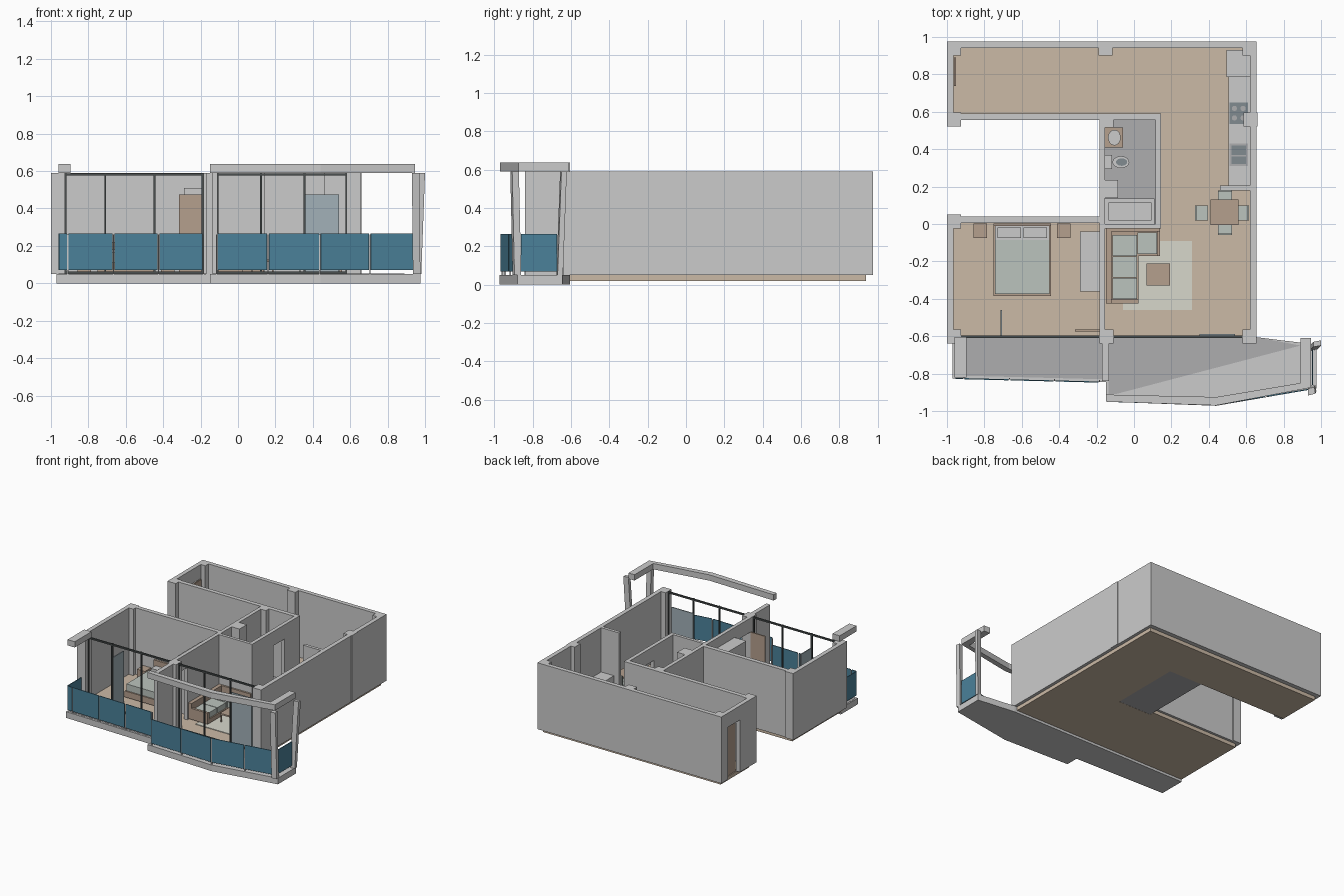
import bpy, bmesh, math
from mathutils import Vector


def mat(name, rgb):
    m = bpy.data.materials.new(name)
    m.diffuse_color = (*rgb, 1)
    return m


WOOD = mat("wood", (0.46, 0.35, 0.27))
FLOOR = mat("floor_tan", (0.60, 0.49, 0.38))
BLUE = mat("blue_panel", (0.07, 0.22, 0.32))
FRAME = mat("dark_frame", (0.07, 0.08, 0.08))
TILE = mat("grey_tile", (0.42, 0.42, 0.43))
FABRIC = mat("pale_green", (0.50, 0.55, 0.51))
GLASS = mat("grey_glass", (0.36, 0.44, 0.48))
STEEL = mat("steel", (0.22, 0.26, 0.28))
RUG = mat("rug", (0.68, 0.68, 0.60))


def finish(name, bm, m=None):
    bmesh.ops.recalc_face_normals(bm, faces=bm.faces)
    me = bpy.data.meshes.new(name)
    bm.to_mesh(me)
    bm.free()
    ob = bpy.data.objects.new(name, me)
    bpy.context.collection.objects.link(ob)
    if m:
        me.materials.append(m)
    return ob


def boxes(name, items, m=None):
    """items: (x0, x1, y0, y1, z0, z1)"""
    bm = bmesh.new()
    for x0, x1, y0, y1, z0, z1 in items:
        vs = bmesh.ops.create_cube(bm, size=1)["verts"]
        for v in vs:
            v.co = (x0 + (v.co.x + .5) * (x1 - x0), y0 + (v.co.y + .5) * (y1 - y0), z0 + (v.co.z + .5) * (z1 - z0))
    return finish(name, bm, m)


def prism(name, pts, z0, z1, m=None, shift=None):
    """extruded outline; shift moves the top outline sideways"""
    bm = bmesh.new()
    sx, sy = shift or (0, 0)
    lo = [bm.verts.new((x, y, z0)) for x, y in pts]
    hi = [bm.verts.new((x + sx, y + sy, z1)) for x, y in pts]
    bm.faces.new(lo)
    bm.faces.new(hi)
    for i in range(len(pts)):
        j = (i + 1) % len(pts)
        bm.faces.new((lo[i], lo[j], hi[j], hi[i]))
    return finish(name, bm, m)


def panel(name, a, b, z0, z1, m, t=0.006):
    """thin upright sheet between two plan points"""
    a, b = Vector(a), Vector(b)
    d = (b - a).normalized() * t / 2
    n = Vector((-d.y, d.x))
    return prism(name, [a + n, b + n, b - n, a - n], z0, z1, m)


def oval(name, x, y, rx, ry, z0, z1, m=None):
    prism(name, [(x + rx * math.cos(i * math.tau / 20), y + ry * math.sin(i * math.tau / 20)) for i in range(20)], z0, z1, m)


B, T, D = 0.05, 0.59, 0.475   # wall base, wall top, door head

# floors
boxes("main_floor", [(-.97, .63, .575, .94, .02, B), (.13, .63, -.015, .575, .02, B), (-.97, .63, -.63, -.015, .02, B),
                     (-.97, -.17, -.015, .02, .02, B)], FLOOR)
boxes("bathroom_floor", [(-.17, .13, -.015, .575, .021, B)], TILE)

# outer and inner walls
boxes("outer_walls", [(-1, .655, .94, .975, B, T), (.62, .655, -.64, .975, B, T),
                      (-1, -.965, .89, .975, B, T), (-1, -.965, .52, .735, B, T), (-1, -.965, .735, .89, D, T),
                      (-1, -.965, -.64, .05, B, T), (-1, -.155, .005, .04, B, T), (-1, .145, .555, .59, B, T)])
boxes("inner_walls", [(-.185, -.155, -.43, .59, B, T), (-.185, -.155, -.64, -.565, B, T), (-.185, -.155, -.565, -.43, D, T),
                      (-.155, .145, -.025, 0, B, T), (.115, .145, -.025, .25, B, T), (.115, .145, .39, .59, B, T),
                      (.115, .145, .25, .39, D, T), (-.155, -.085, .14, .235, B, T), (.46, .62, .18, .205, B, T)])
boxes("piers", [(x, x + .075, y, y + .075, B, T) for x, y in
                [(-1, .9), (-.19, .9), (.58, .9), (-1, .52), (-.185, .515), (.585, .52),
                 (-1, -.025), (-1, -.64), (-.185, -.64), (.58, -.64)]])
boxes("balcony_divider", [(-.17, -.135, -.84, -.6, B, T)])

# balcony slabs and floor finish
prism("left_balcony_slab", [(-.97, -.605), (-.97, -.825), (-.14, -.845), (-.14, -.605)], 0, B)
prism("right_balcony_slab", [(-.15, -.605), (-.15, -.95), (.44, -.972), (.975, -.88), (.975, -.645), (.655, -.605)], 0, B)
prism("left_balcony_tiles", [(-.96, -.605), (-.96, -.81), (-.17, -.83), (-.17, -.605)], B - .002, B + .002, TILE)
prism("right_balcony_tiles", [(-.135, -.605), (-.135, -.91), (-.1, -.91), (.89, -.65), (.655, -.605)], B - .002, B + .002, TILE)

# top beams
boxes("left_beam", [(-.96, -.895, -.82, -.605, T, .637)])
prism("right_beam", [(-.15, -.95), (.44, -.97), (.945, -.875), (.945, -.61), (.89, -.61),
                     (.89, -.85), (.44, -.925), (-.15, -.912)], T, .637)

# leaning columns at the right end
prism("front_column", [(.935, -.905), (.975, -.895), (.97, -.86), (.935, -.868)], B, T, None, (-.005, -.012))
prism("rear_column", [(.94, -.677), (.98, -.67), (.98, -.642), (.94, -.65)], B, T, None, (.02, .02))

# balcony railing
left = lambda x: (x, -.826 - .02 * (x + .95) / .8)


def right(x):
    return (x, -.948 - .018 * (x + .15) / .59) if x < .44 else (x, -.966 + .086 * (x - .44) / .52)


runs = [(left, [-.91, -.665, -.425, -.185]), (right, [-.115, .16, .437, .705, .945])]
for f, xs in runs:
    for i, (a, b) in enumerate(zip(xs, xs[1:])):
        panel("railing_panel", f(a + .005), f(b - .005), .07, .265, BLUE)
panel("left_side_panel", (-.957, -.82), (-.957, -.65), .07, .265, BLUE)
panel("left_corner_panel", left(-.955), left(-.915), .07, .265, BLUE)
panel("right_side_panel", (.955, -.86), (.955, -.672), .07, .265, BLUE)
boxes("railing_posts", [(x - .003, x + .003, f(x)[1] + .002, f(x)[1] + .010, B, .26) for f, xs in runs for x in xs])

# glazing frames
for name, xs in (("bedroom_window", [-.922, -.71, -.447, -.19]), ("living_window", [-.11, .122, .355, .58])):
    bars = [(x - .005, x + .005, -.61, -.596, B, T) for x in xs]
    bars += [(xs[0], xs[-1], -.61, -.596, z, z + .012) for z in (B, .575)]
    boxes(name + "_frame", bars, FRAME)

# door leaves
boxes("bedroom_glass_door", [(-.713, -.705, -.6, -.46, B, D)], GLASS)
boxes("sliding_glass_door", [(.35, .54, -.596, -.588, B, D)], GLASS)
boxes("bedroom_door", [(-.315, -.185, -.575, -.565, B, D)], WOOD)
boxes("entrance_door", [(-.963, -.953, .738, .89, B, D)], WOOD)

# kitchen
boxes("kitchen_counter", [(.505, .62, .205, .79, B, .23)])
boxes("fridge", [(.495, .62, .785, .93, B, .42)])
boxes("hob", [(.51, .61, .535, .65, .23, .234)], STEEL)
for x in (.537, .583):
    for y in (.567, .618):
        oval("burner", x, y, .014, .014, .234, .238, TILE)
boxes("sink", [(.51, .61, .31, .43, .23, .233)], TILE)
boxes("sink_bowls", [(.52, .6, .32, .36, .233, .236), (.52, .6, .37, .42, .233, .236)], STEEL)

# dining set
boxes("dining_table", [(.41, .56, -.005, .13, .19, .2)] +
      [(x, x + .012, y, y + .012, B, .19) for x in (.415, .543) for y in (0, .113)], WOOD)
for x0, x1, y0, y1, back in [(.45, .525, .11, .18, 3), (.45, .525, -.058, .015, 2), (.325, .395, .02, .1, 0), (.54, .615, .02, .1, 1)]:
    lim = [x0, x1, y0, y1]
    k = back
    lim[k ^ 1] = lim[k] + (.01 if k % 2 == 0 else -.01)
    bx = (min(lim[:2]), max(lim[:2]), min(lim[2:]), max(lim[2:]), .15, .23)
    legs = [(x, x + .008, y, y + .008, B, .14) for x in (x0, x1 - .008) for y in (y0, y1 - .008)]
    boxes("dining_chair", [(x0, x1, y0, y1, .135, .15), bx] + legs, FABRIC)

# sofa corner, rug and low table
boxes("sofa_frame", [(-.15, .025, -.425, -.025, .06, .095), (.025, .14, -.17, -.025, .06, .095),
                     (-.15, -.12, -.425, -.025, .06, .19), (-.15, .14, -.04, -.025, .06, .19),
                     (-.12, .025, -.425, -.405, .06, .15), (.125, .14, -.17, -.04, .06, .15)], WOOD)
boxes("sofa_cushions", [(-.115, .015, y, y + .11, .095, .14) for y in (-.4, -.285, -.17)] +
      [(.018, .122, -.16, -.045, .095, .14)], FABRIC)
boxes("rug", [(-.06, .31, -.46, -.09, B, .055)], RUG)
boxes("coffee_table", [(.068, .193, -.33, -.21, .115, .127)] +
      [(x, x + .01, y, y + .01, .055, .115) for x in (.07, .181) for y in (-.328, -.222)], WOOD)

# bedroom
boxes("bed_frame", [(-.75, -.445, -.385, 0, .06, .11), (-.75, -.445, -.012, .004, B, .22)], WOOD)
boxes("mattress", [(-.742, -.453, -.375, -.085, .11, .165)], FABRIC)
boxes("bed_sheet", [(-.742, -.453, -.085, -.012, .11, .16)])
boxes("pillows", [(-.73, -.605, -.075, -.018, .16, .18), (-.59, -.465, -.075, -.018, .16, .18)])
boxes("nightstands", [(-.857, -.785, -.075, .004, B, .14), (-.413, -.34, -.075, .004, B, .14)], WOOD)
boxes("wardrobe", [(-.29, -.185, -.36, -.04, B, .51)])

# bathroom
boxes("vanity", [(-.155, -.06, .41, .515, B, .2)], WOOD)
oval("basin", -.105, .462, .034, .042, .2, .215)
boxes("toilet_tank", [(-.155, -.118, .293, .37, B, .2)])
oval("toilet_bowl", -.07, .331, .045, .032, B, .13)
oval("toilet_seat", -.066, .331, .03, .02, .13, .135, STEEL)
boxes("bathtub", [(-.155, .11, .0, .02, B, .16), (-.155, .11, .115, .135, B, .16), (-.155, -.135, .02, .115, B, .16),
                  (.09, .11, .02, .115, B, .16), (-.135, .09, .02, .115, B, .08)])
